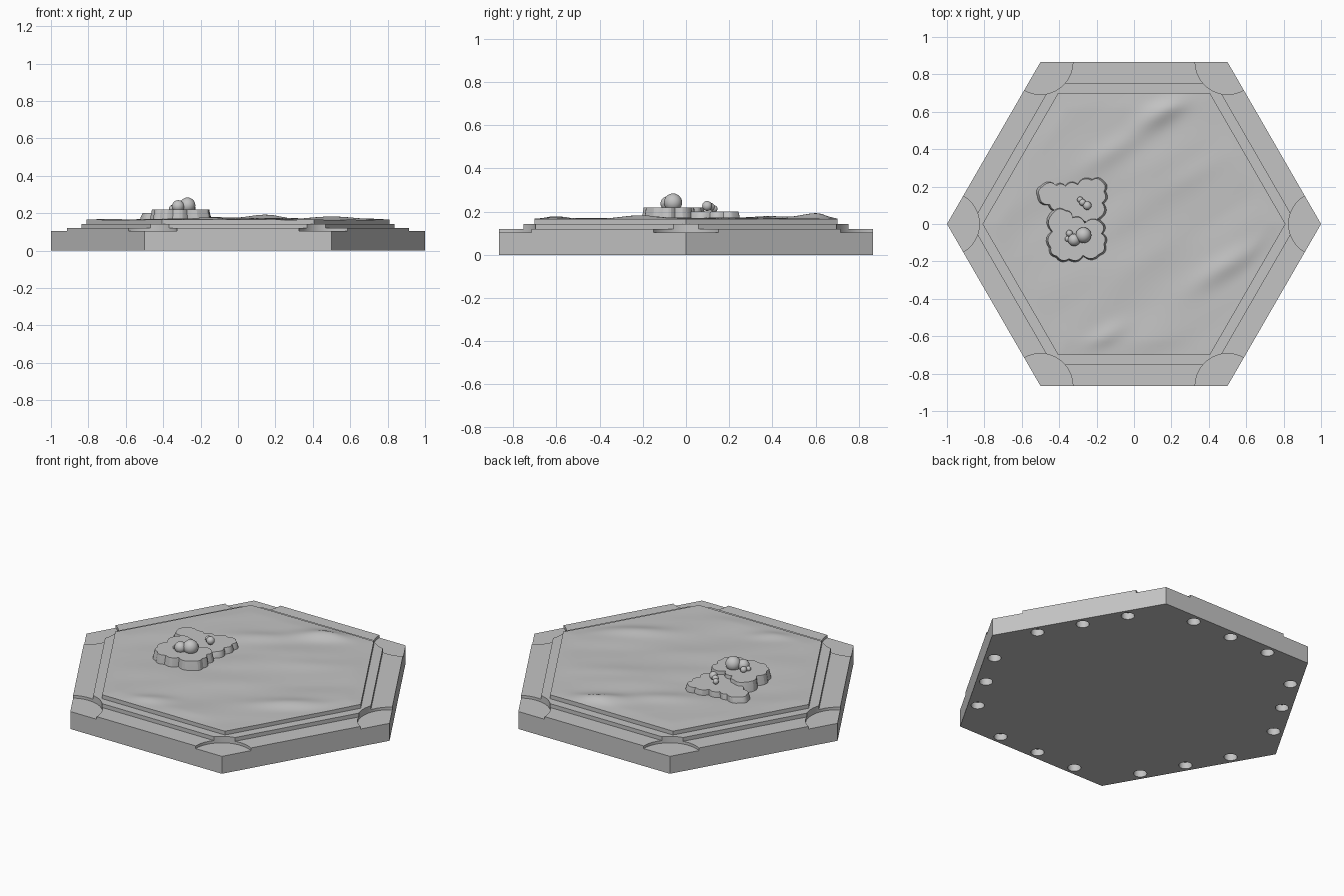
import bpy, bmesh, math
from mathutils import Vector, Matrix, noise

old = bpy.data.objects.get("Cube")
if old:
    bpy.data.objects.remove(old, do_unlink=True)

stone = bpy.data.materials.new("stone_grey")
stone.use_nodes = True
grey = (0.55, 0.55, 0.55, 1)
stone.diffuse_color = grey
stone.node_tree.nodes["Principled BSDF"].inputs["Base Color"].default_value = grey


def make_object(name, bm, smooth_angle=None):
    bmesh.ops.recalc_face_normals(bm, faces=bm.faces[:])
    mesh = bpy.data.meshes.new(name)
    bm.to_mesh(mesh)
    bm.free()
    mesh.materials.append(stone)
    obj = bpy.data.objects.new(name, mesh)
    bpy.context.collection.objects.link(obj)
    bpy.ops.object.select_all(action='DESELECT')
    bpy.context.view_layer.objects.active = obj
    obj.select_set(True)
    if smooth_angle:
        bpy.ops.object.shade_smooth_by_angle(angle=math.radians(smooth_angle))
    return obj


def loft(bm, rings):
    """Join closed rings of points with quads and cap both ends."""
    loops = [[bm.verts.new(p) for p in ring] for ring in rings]
    for a, b in zip(loops, loops[1:]):
        for i in range(len(a)):
            j = (i + 1) % len(a)
            bm.faces.new((a[i], a[j], b[j], b[i]))
    bm.faces.new(loops[0][::-1])
    bm.faces.new(loops[-1])


def polar(radius, degrees, z=0):
    a = math.radians(degrees)
    return Vector((radius * math.cos(a), radius * math.sin(a), z))


def add_cylinder(bm, centre, radius, depth, sides):
    bmesh.ops.create_cone(bm, cap_ends=True, segments=sides, radius1=radius, radius2=radius,
                          depth=depth, matrix=Matrix.Translation(centre))


# Stepped hexagonal base
STEP = 0.143
INNER = 0.81
bm = bmesh.new()
profile = [(1, 0), (1, 0.12), (0.87, 0.12), (0.87, STEP), (INNER, STEP)]
loft(bm, [[polar(r, 60 * k, z) for k in range(6)] for r, z in profile])
base = make_object("hex_base", bm)

# Round corner recesses and underside magnet holes, cut from the base
bm = bmesh.new()
for k in range(6):
    add_cylinder(bm, polar(1, 60 * k, 0.204), 0.173, 0.2, 64)
    middle = polar(0.812, 60 * k + 30)
    along = polar(1, 60 * k + 120)
    for shift in (-0.26, 0, 0.26):
        add_cylinder(bm, middle + along * shift, 0.036, 0.08, 24)
cutter = make_object("recess_cutter", bm)
cutter.hide_render = True
cut = base.modifiers.new("recesses", 'BOOLEAN')
cut.operation = 'DIFFERENCE'
cut.solver = 'EXACT'
cut.object = cutter
bpy.ops.object.select_all(action='DESELECT')
bpy.context.view_layer.objects.active = base
base.select_set(True)
bpy.ops.object.modifier_apply(modifier=cut.name)
bpy.data.objects.remove(cutter, do_unlink=True)
bpy.ops.object.shade_smooth_by_angle(angle=math.radians(30))

# Rolling ground: (x, y, length, width, height) of soft diagonal mounds
MOUNDS = [(0.15, 0.6, 0.15, 0.06, 0.026), (0.5, -0.22, 0.2, 0.06, 0.018),
          (-0.1, 0.4, 0.2, 0.06, 0.012), (0.3, 0.25, 0.2, 0.07, 0.008),
          (-0.15, -0.6, 0.12, 0.05, 0.012)]


def ground_height(x, y):
    u, v = x * 0.85 + y * 0.53, y * 0.85 - x * 0.53
    z = 0.168 + 0.009 * noise.noise(Vector((u * 2.2, v * 5, 3.7)))
    for mx, my, length, width, height in MOUNDS:
        dx, dy = x - mx, y - my
        du, dv = dx * 0.85 + dy * 0.53, dy * 0.85 - dx * 0.53
        z += height * math.exp(-(du / length) ** 2 - (dv / width) ** 2)
    apothem = max(Vector((x, y, 0)).dot(polar(1, 60 * k + 30)) for k in range(6))
    fade = min(1, (INNER * 0.866 - apothem) / 0.08)
    return 0.165 + (z - 0.165) * (0.25 + 0.75 * fade)


bm = bmesh.new()
hub = bm.verts.new((0, 0, 0))
corners = [bm.verts.new(polar(INNER, 60 * k)) for k in range(6)]
for k in range(6):
    bm.faces.new((hub, corners[k], corners[(k + 1) % 6]))
bmesh.ops.subdivide_edges(bm, edges=bm.edges[:], cuts=39, use_grid_fill=True)
for v in bm.verts:
    v.co.z = ground_height(v.co.x, v.co.y)
rim = [e for e in bm.edges if e.is_boundary]
skirt = bmesh.ops.extrude_edge_only(bm, edges=rim)["geom"]
for v in skirt:
    if isinstance(v, bmesh.types.BMVert):
        v.co.z = STEP - 0.002
make_object("rolling_ground", bm, 40)


# Rock ledges with scalloped outlines
def scallops(cusps, bulge=0.3, steps=5):
    points = []
    for i, (ax, ay) in enumerate(cusps):
        a, b = Vector((ax, ay, 0)), Vector((*cusps[(i + 1) % len(cusps)], 0))
        out = Vector((b.y - a.y, a.x - b.x, 0))
        for s in range(steps):
            t = s / steps
            points.append(a.lerp(b, t) + out * bulge * 4 * t * (1 - t) * 0.8)
    return points


def ledge(name, cusps, top):
    outline = scallops(cusps)
    centre = sum(outline, Vector()) / len(outline)
    rings = []
    for scale, z in ((1, 0.15), (0.98, 0.178), (0.93, top)):
        rings.append([centre + (p - centre) * scale + Vector((0, 0, z)) for p in outline])
    bm = bmesh.new()
    loft(bm, rings)
    make_object(name, bm, 20)


ledge("low_rock_ledge",
      [(-.52, .15), (-.46, .1), (-.4, .07), (-.3, .03), (-.17, .03), (-.16, .11), (-.15, .175),
       (-.16, .23), (-.22, .24), (-.3, .215), (-.37, .205), (-.42, .21), (-.5, .205)], 0.2)
ledge("high_rock_ledge",
      [(-.44, .07), (-.445, -.04), (-.455, -.13), (-.42, -.18), (-.35, -.195), (-.27, -.175),
       (-.18, -.17), (-.15, -.11), (-.165, -.05), (-.165, .01), (-.26, .01), (-.33, .04),
       (-.37, .08)], 0.22)

# Round boulders resting on the ledges
BOULDERS = [(-.27, -.06, .242, .042), (-.32, -.085, .237, .033), (-.345, -.05, .23, .018),
            (-.355, -.08, .226, .015), (-.25, .098, .226, .023), (-.275, .115, .222, .018),
            (-.288, .13, .213, .016)]
for i, (x, y, z, r) in enumerate(BOULDERS):
    bm = bmesh.new()
    bmesh.ops.create_uvsphere(bm, u_segments=24, v_segments=14, radius=r,
                              matrix=Matrix.Translation((x, y, z)))
    make_object(f"boulder_{i + 1}", bm, 60)
